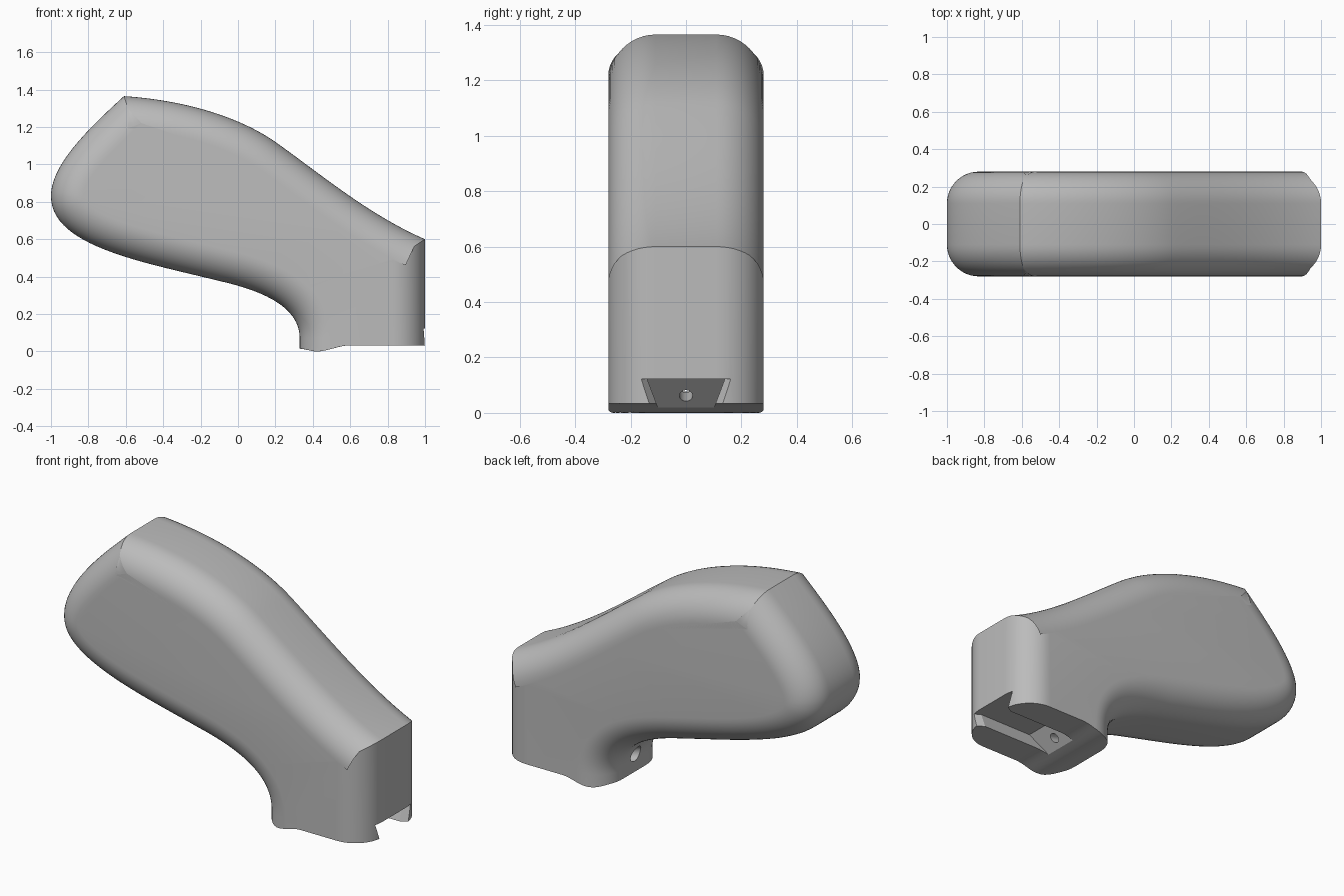
import bpy, bmesh, math
from mathutils import Vector
from mathutils.geometry import interpolate_bezier

cube = bpy.data.objects.get("Cube")
if cube:
    bpy.data.objects.remove(cube, do_unlink=True)

HALF, FILLET, STEPS = 0.28, 0.17, 12

grey = bpy.data.materials.new("plain_grey")
grey.use_nodes = True
grey.diffuse_color = (0.5, 0.5, 0.5, 1)
grey.node_tree.nodes["Principled BSDF"].inputs["Base Color"].default_value = (0.5, 0.5, 0.5, 1)


def make_object(name, bm):
    bmesh.ops.recalc_face_normals(bm, faces=bm.faces)
    mesh = bpy.data.meshes.new(name)
    bm.to_mesh(mesh)
    bm.free()
    mesh.materials.append(grey)
    obj = bpy.data.objects.new(name, mesh)
    bpy.context.collection.objects.link(obj)
    return obj


def loft(name, rings):
    """Skin closed rings of equal length and cap both ends."""
    bm = bmesh.new()
    rows = [[bm.verts.new(p) for p in ring] for ring in rings]
    n = len(rows[0])
    for a, b in zip(rows, rows[1:]):
        for i in range(n):
            j = (i + 1) % n
            bm.faces.new((a[i], a[j], b[j], b[i]))
    bm.faces.new(rows[0])
    bm.faces.new(rows[-1])
    return make_object(name, bm)


def rod(name, start, end, radius):
    axis = Vector(end) - Vector(start)
    bm = bmesh.new()
    bmesh.ops.create_cone(bm, cap_ends=True, segments=32, radius1=radius,
                          radius2=radius, depth=axis.length)
    obj = make_object(name, bm)
    obj.location = (Vector(start) + Vector(end)) / 2
    obj.rotation_euler = axis.to_track_quat('Z', 'Y').to_euler()
    return obj


# Side outline: neck, underside, rounded heel, end slope, top, straight end
segments = [
    ((0.33, 0.07), (0.33, 0.24), (0.13, 0.325), (-0.1, 0.377)),
    ((-0.1, 0.377), (-0.5, 0.477), (-1, 0.56), (-1, 0.83)),
    ((-1, 0.83), (-1, 1), (-0.8, 1.19), (-0.61, 1.365)),
    ((-0.61, 1.365), (-0.3, 1.345), (0, 1.26), (0.2, 1.12)),
    ((0.2, 1.12), (0.44, 0.95), (0.7, 0.73), (1, 0.6)),
]
path = [Vector((0.33, 0.015))]
for seg in segments:
    points = interpolate_bezier(*[Vector(p) for p in seg], 28)
    path += points[:-1]
path += [Vector((1, 0.6)), Vector((1, 0.033))]

# Inward mitre direction at each outline point
edges = [(b - a).normalized() for a, b in zip(path, path[1:])]
normals = [Vector((e.y, -e.x)) for e in edges]
mitres = [(a + b) / (1 + a.dot(b))
          for a, b in zip(normals[:1] + normals, normals + normals[-1:])]


def sole_height(x):
    """Flat sole that dips slightly towards the neck."""
    def ease(t):
        t = min(max(t, 0), 1)
        return t * t * (3 - 2 * t)
    return 0.033 * ease((x - 0.42) / 0.18) + 0.015 * ease((0.42 - x) / 0.09)


def ring(inset, y):
    pts = [p + m * inset for p, m in zip(path, mitres)]
    x0, x1 = pts[0].x, pts[-1].x
    pts[0].y, pts[-1].y = sole_height(x0), sole_height(x1)
    sole = [x1 + (x0 - x1) * i / 24 for i in range(1, 24)]
    pts += [Vector((x, sole_height(x))) for x in sole]
    return [(p.x, y, p.y) for p in pts]


# Body with rounded long edges
angles = [math.pi / 2 * i / STEPS for i in range(STEPS + 1)]
side = [(FILLET * (1 - math.cos(a)), HALF - FILLET + FILLET * math.sin(a)) for a in angles]
rings = [ring(d, -y) for d, y in reversed(side)] + [ring(d, y) for d, y in side]
body = loft("grip_body", rings)

# Dovetail slot with a flared mouth and a sloping inner end
slot = loft("slot_cutter", [
    [(xt, -wt, 0.122), (xt, wt, 0.122), (xb, wb, -0.05), (xb, -wb, -0.05)]
    for xt, xb, wt, wb in [(1.05, 1.05, 0.2, 0.135),
                           (0.96, 0.96, 0.14, 0.075),
                           (0.62, 0.45, 0.14, 0.075)]])

# Screw hole through the neck, with a wider recess outside
hole = rod("hole_cutter", (0.65, 0, 0.04), (0.38, 0, 0.107), 0.024)
recess = rod("recess_cutter", (0.42, 0, 0.097), (0.2, 0, 0.152), 0.042)

bpy.ops.object.select_all(action='DESELECT')
body.select_set(True)
bpy.context.view_layer.objects.active = body
for cutter in (slot, hole, recess):
    cutter.hide_render = True
    mod = body.modifiers.new(cutter.name, 'BOOLEAN')
    mod.operation = 'DIFFERENCE'
    mod.solver = 'EXACT'
    mod.object = cutter
    bpy.ops.object.modifier_apply(modifier=mod.name)
    bpy.data.objects.remove(cutter, do_unlink=True)

bpy.ops.object.shade_smooth_by_angle(angle=math.radians(25))
